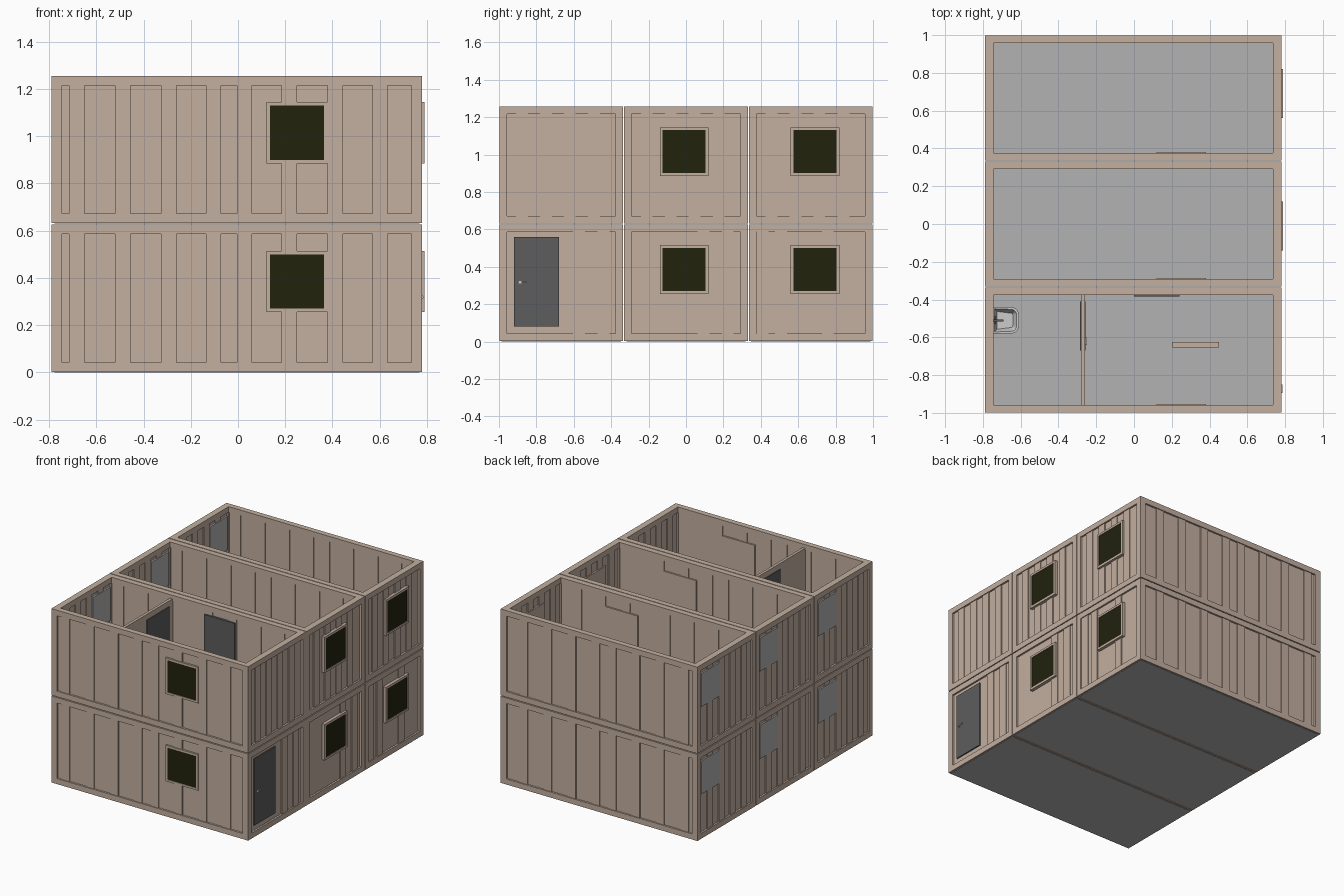
import bpy, bmesh
from mathutils import Matrix, Vector

cube = bpy.data.objects.get("Cube")
if cube:
    bpy.data.objects.remove(cube, do_unlink=True)


def material(name, rgb):
    m = bpy.data.materials.new(name)
    m.use_nodes = True
    m.diffuse_color = (*rgb, 1)
    m.node_tree.nodes["Principled BSDF"].inputs["Base Color"].default_value = (*rgb, 1)
    return m


BEIGE = material("beige wall", (0.546, 0.429, 0.352))
GLASS = material("dark glass", (0.016, 0.016, 0.004))
DOOR = material("dark grey door", (0.11, 0.11, 0.11))
GREY = material("light grey floor", (0.445, 0.445, 0.445))
METAL = material("pale metal", (0.6, 0.6, 0.6))

X0, X1 = -0.79, 0.78        # outer ends of a module
HALF, PITCH = 0.331, 0.667  # half depth and spacing of modules
H, STOREY = 0.626, 0.63     # module height and storey spacing
T, EDGE = 0.045, 0.04       # wall thickness and beam height


def build(name, boxes, mat):
    """One object made of axis-aligned boxes (x0, x1, y0, y1, z0, z1)."""
    bm = bmesh.new()
    for b in boxes:
        lo, hi = Vector(b[0::2]), Vector(b[1::2])
        bmesh.ops.create_cube(bm, size=1, matrix=Matrix.Translation((lo + hi) / 2)
                              @ Matrix.Diagonal((*(hi - lo), 1)))
    mesh = bpy.data.meshes.new(name)
    bm.to_mesh(mesh)
    bm.free()
    mesh.materials.append(mat)
    ob = bpy.data.objects.new(name, mesh)
    bpy.context.collection.objects.link(ob)
    return ob


def on_wall(side, yc, u0, u1, d0, d1, z0, z1):
    """Box along a wall: u runs along it, d is the depth inward from its outer face."""
    if side == "right":
        return (X1 - d1, X1 - d0, u0, u1, z0, z1)
    if side == "left":
        return (X0 + d0, X0 + d1, u0, u1, z0, z1)
    if side == "front":
        return (u0, u1, yc - HALF + d0, yc - HALF + d1, z0, z1)
    return (u0, u1, yc + HALF - d1, yc + HALF - d0, z0, z1)


def window(name, side, yc, uc, zc, out):
    """Square window: backing box, four frame bars and a set-back dark pane."""
    r, p = 0.13, 0.115
    bars = [(-r, r, p, r), (-r, r, -r, -p), (-r, -p, -p, p), (p, r, -p, p)]
    boxes = [on_wall(side, yc, uc - r, uc + r, 0.012, T, zc - r, zc + r)]
    boxes += [on_wall(side, yc, uc + a, uc + b, -out, 0.012, zc + c, zc + d)
              for a, b, c, d in bars]
    build(name + "_frame", boxes, BEIGE)
    build(name + "_pane", [on_wall(side, yc, uc - p, uc + p, 0.004 - out, 0.013,
                                   zc - p, zc + p)], GLASS)


LONG_RIBS = [-0.715, -0.52, -0.325, -0.135, -0.005, 0.185, 0.38, 0.57]
END_RIBS = [0.09, 0.218, 0.345, 0.475]
LOWER_RIBS = {-1: [0.395, 0.525], 0: [0.393, 0.523], 1: [0.043, 0.14, 0.39]}

for level, floor_name in enumerate(("lower", "upper")):
    z = level * STOREY
    for k, row in zip((-1, 0, 1), ("front", "middle", "back")):
        yc = k * PITCH
        ya, yb = yc - HALF, yc + HALF
        tag = f"{floor_name}_{row}_"

        # Frame of corner posts and top and bottom beams
        frame = []
        for xa in (X0, X1 - T):
            for y in (ya, yb - T + 0.005):
                frame.append((xa, xa + T, y, y + EDGE, z + 0.002, z + H))
            for zb in (z + 0.002, z + H - EDGE):
                frame.append((xa, xa + T, ya, yb, zb, zb + EDGE))
        for y in (ya, yb - EDGE):
            for zb in (z + 0.002, z + H - EDGE):
                frame.append((X0, X1, y, y + EDGE, zb, zb + EDGE))
        build(tag + "frame", frame, BEIGE)

        # Recessed wall panels with raised ribs
        zlo, zhi = z + EDGE, z + H - EDGE
        panels, ribs = [], []
        for side in ("front", "back"):
            panels.append(on_wall(side, yc, X0 + 0.02, X1 - 0.02, 0.013, 0.033, zlo, zhi))
            ribs += [on_wall(side, yc, u, u + 0.064, 0.006, 0.038, zlo, zhi)
                     for u in LONG_RIBS]
        for side in ("left", "right"):
            panels.append(on_wall(side, yc, ya + 0.02, yb - 0.02, 0.013, 0.033, zlo, zhi))
            plan = LOWER_RIBS[k] if side == "right" and level == 0 else END_RIBS
            ribs += [on_wall(side, yc, ya + u, ya + u + 0.063, 0.006, 0.04, zlo, zhi)
                     for u in plan]
        build(tag + "wall_panels", panels, BEIGE)
        build(tag + "wall_ribs", ribs, BEIGE)

        # Floor slab
        build(tag + "floor", [(X0 + 0.012, X1 - 0.012, ya + 0.012, yb - 0.012,
                               z, z + EDGE + 0.003)], GREY)

        # Windows
        window(tag + "front_window", "front", yc, 0.25, z + 0.385, 0)
        if k >= 0:
            window(tag + "side_window", "right", yc, (-0.01, 0.69)[k], z + 0.385, 0.01)
        build(tag + "small_window", [on_wall("left", yc, yc + 0.08, yc + 0.28,
                                             0.002, T, z + 0.32, z + 0.56)], GREY)

# Entrance door with lever handle
build("entrance_door", [on_wall("right", 0, -0.92, -0.68, 0.004, T, 0.08, 0.56)], DOOR)
build("door_handle", [(X1 - 0.006, X1 + 0.004, -0.895, -0.88, 0.31, 0.325),
                      (X1 + 0.002, X1 + 0.006, -0.895, -0.85, 0.315, 0.322)], METAL)

# Fittings of the front rooms
for level, floor_name in enumerate(("lower", "upper")):
    z = level * STOREY + EDGE
    tag = floor_name + "_"
    build(tag + "partition", [(-0.28, -0.26, -0.96, -0.37, z, z + 0.56)], BEIGE)
    build(tag + "partition_door", [(-0.286, -0.256, -0.67, -0.41, z, z + 0.52)], DOOR)
    build(tag + "partition_handle", [(-0.257, -0.248, -0.64, -0.6, z + 0.24, z + 0.25)], METAL)
    build(tag + "inner_door", [(0.0, 0.24, -0.385, -0.36, z, z + 0.52)], DOOR)
    build(tag + "low_screen", [(0.2, 0.45, -0.655, -0.625, z, z + 0.25)], BEIGE)

    # Wash basin: rounded block with a sunken bowl, and a tap
    basin = build(tag + "wash_basin", [(-0.747, -0.61, -0.58, -0.44, z + 0.17, z + 0.23)], METAL)
    bm = bmesh.new()
    bm.from_mesh(basin.data)
    outer = [e for e in bm.edges if abs(e.verts[0].co.z - e.verts[1].co.z) > 0.01
             and e.verts[0].co.x > -0.7]
    bmesh.ops.bevel(bm, geom=outer, offset=0.04, segments=5, profile=0.5, affect='EDGES')
    top = max(bm.faces, key=lambda f: f.calc_center_median().z)
    bmesh.ops.inset_region(bm, faces=[top], thickness=0.012)
    bmesh.ops.inset_region(bm, faces=[top], thickness=0.02, depth=-0.04)
    bm.to_mesh(basin.data)
    bm.free()
    build(tag + "tap", [(-0.745, -0.735, -0.515, -0.505, z + 0.22, z + 0.27),
                        (-0.745, -0.69, -0.515, -0.505, z + 0.262, z + 0.27),
                        (-0.74, -0.73, -0.53, -0.49, z + 0.235, z + 0.242)], DOOR)
